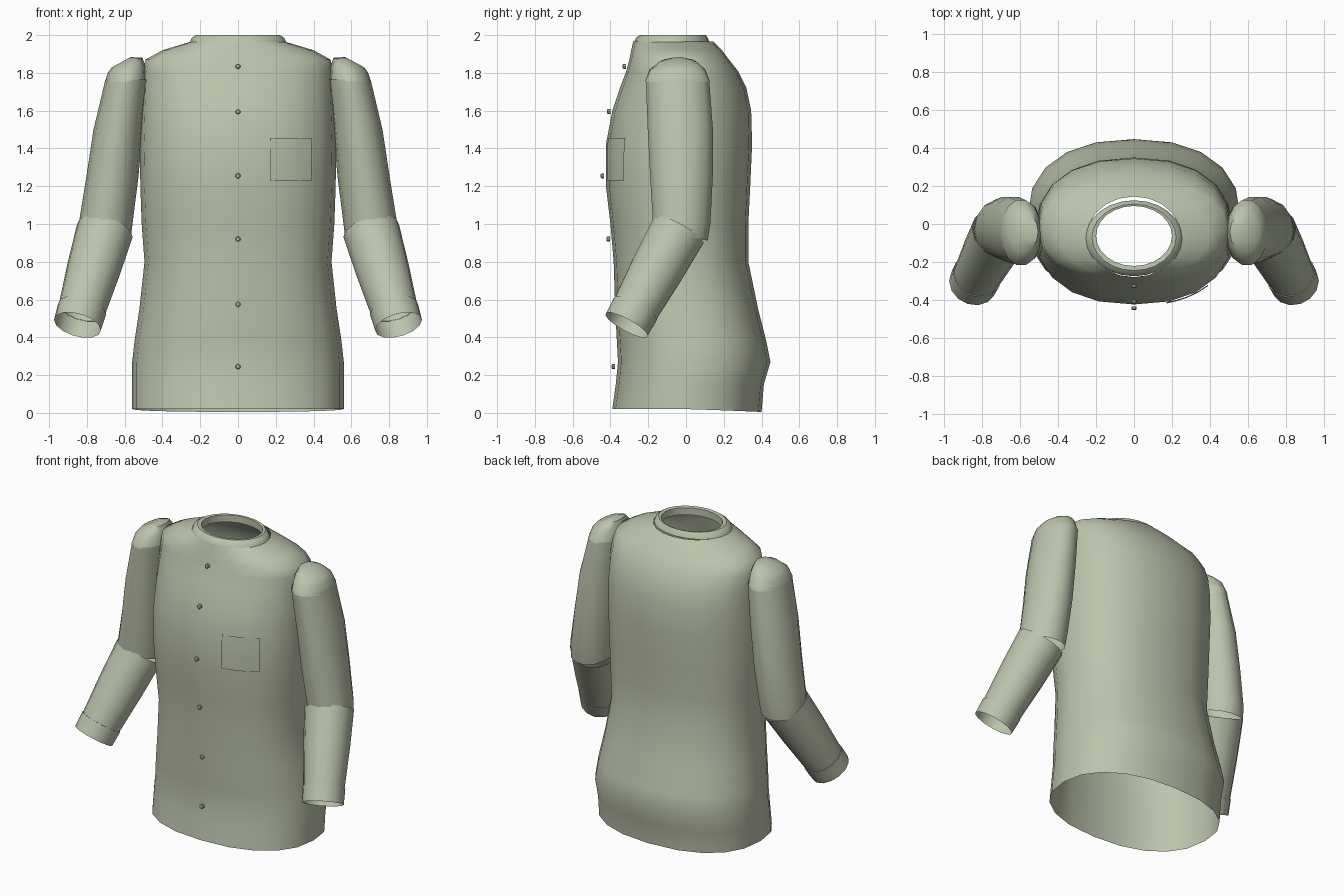
import bpy, bmesh, math
from mathutils import Vector

if "Cube" in bpy.data.objects:
    bpy.data.objects.remove(bpy.data.objects["Cube"])

fabric = bpy.data.materials.new("sage fabric")
fabric.diffuse_color = (0.50, 0.55, 0.41, 1)
fabric.use_nodes = True
fabric.node_tree.nodes["Principled BSDF"].inputs["Base Color"].default_value = fabric.diffuse_color


def make(name, verts, faces, angle=35):
    me = bpy.data.meshes.new(name)
    me.from_pydata([tuple(v) for v in verts], [], faces)
    bm = bmesh.new()
    bm.from_mesh(me)
    bmesh.ops.recalc_face_normals(bm, faces=bm.faces)
    bm.to_mesh(me)
    bm.free()
    me.materials.append(fabric)
    ob = bpy.data.objects.new(name, me)
    bpy.context.collection.objects.link(ob)
    bpy.ops.object.select_all(action='DESELECT')
    ob.select_set(True)
    bpy.context.view_layer.objects.active = ob
    bpy.ops.object.shade_smooth_by_angle(angle=math.radians(angle))
    return ob


def loft(name, rings, cap=False, angle=35):
    n = len(rings[0])
    verts = [v for r in rings for v in r]
    faces = [(i * n + j, i * n + (j + 1) % n, (i + 1) * n + (j + 1) % n, (i + 1) * n + j)
             for i in range(len(rings) - 1) for j in range(n)]
    if cap:
        faces.append(tuple(range((len(rings) - 1) * n, len(rings) * n)))
    return make(name, verts, faces, angle)


def ring(c, u, v, n):
    c, u, v = Vector(c), Vector(u), Vector(v)
    return [c + u * math.cos(2 * math.pi * k / n) + v * math.sin(2 * math.pi * k / n) for k in range(n)]


# Torso: height, half width, front y, back y
TORSO = [(.02, .56, -.39, .40), (.15, .56, -.372, .412), (.27, .56, -.36, .447), (.38, .548, -.366, .425),
         (.55, .522, -.375, .382), (.80, .495, -.383, .33), (1.0, .51, -.40, .33), (1.2, .517, -.424, .34),
         (1.42, .52, -.424, .35), (1.6, .515, -.39, .345), (1.72, .51, -.35, .32), (1.81, .505, -.316, .275),
         (1.87, .49, -.30, .228), (1.92, .40, -.29, .19), (1.965, .25, -.28, .145)]
POW = 2.3


def torso_ring(z, w, yf, yb, n=20):
    cy = (yf + yb) / 2
    e = 2 / (2.0 if z > 1.9 else POW)
    pts = []
    for k in range(n):
        a = 2 * math.pi * k / n
        c, s = math.cos(a), math.sin(a)
        y = cy + (yb - yf) / 2 * math.copysign(abs(s) ** e, s)
        drop = .015 * max(s, 0) if z < .1 else 0
        pts.append((w * math.copysign(abs(c) ** e, c), y, z - drop))
    return pts


loft("torso", [torso_ring(*t) for t in TORSO], angle=60)


def front_y(x, z):
    for a, b in zip(TORSO, TORSO[1:]):
        if a[0] <= z <= b[0]:
            t = (z - a[0]) / (b[0] - a[0])
            w, f, k = [a[i] + t * (b[i] - a[i]) for i in (1, 2, 3)]
            return (f + k) / 2 - (k - f) / 2 * (1 - abs(x / w) ** POW) ** (1 / POW)


# Collar band: centre y, x radius, y radius, height
COLLAR = [(-.075, .255, .20, 1.962), (-.075, .245, .19, 1.985), (-.07, .222, .175, 2.0),
          (-.063, .20, .158, 1.997), (-.063, .20, .158, 1.95)]
loft("collar", [ring((0, cy, z), (rx, 0, 0), (0, ry, 0), 24) for cy, rx, ry, z in COLLAR])

# Chest pocket: thin curved panel just off the front
cols, rows = 5, 4
pv = []
for j in range(rows):
    for i in range(cols):
        x, z = .17 + .22 * i / (cols - 1), 1.23 + .225 * j / (rows - 1)
        pv.append((x, front_y(x, z) - .008, z))
make("chest_pocket", pv, [(j * cols + i, j * cols + i + 1, (j + 1) * cols + i + 1, (j + 1) * cols + i)
                          for j in range(rows - 1) for i in range(cols - 1)])

# Button row
for z, y in [(1.835, -.33), (1.595, -.412), (1.255, -.446), (.92, -.415), (.575, -.38), (.245, -.388)]:
    rs = [ring((0, y + d, z), (r, 0, 0), (0, 0, r), 10) for d, r in ((.012, .014), (-.002, .014), (-.006, .009))]
    loft("button", rs, cap=True)

# Sleeves, mirrored left and right
N = 14
elbow, cuff_end = Vector((.705, -.04, .965)), Vector((.85, -.315, .465))
axis = (cuff_end - elbow).normalized()
side = (Vector((1, 0, 0)) - axis * axis.x).normalized()
up = axis.cross(side)


def arm_ring(d, r):
    return ring(elbow + axis * d, side * r, up * r, N)


L = (cuff_end - elbow).length
PARTS = {
    # Shoulder cap leaning outward
    "shoulder_cap": ([ring((.595, -.045, 1.755), (.11, 0, -.005), (0, .176, 0), N),
                      ring((.59, -.045, 1.815), (.10, 0, -.015), (0, .15, 0), N),
                      ring((.59, -.042, 1.85), (.085, 0, -.03), (0, .105, 0), N),
                      ring((.617, -.04, 1.857), (.05, 0, -.027), (0, .055, 0), N)], True),
    "upper_sleeve": ([ring((.59, -.045, 1.765), (.112, 0, 0), (0, .172, 0), N),
                      ring((.635, -.03, 1.5), (.13, 0, 0), (0, .177, 0), N),
                      ring((.665, -.024, 1.25), (.138, 0, 0), (0, .17, 0), N),
                      ring((.698, -.024, 1.02), (.142, 0, 0), (0, .157, -.02), N),
                      ring((.705, -.03, .95), (.14, 0, 0), (0, .148, -.04), N)], False),
    "forearm_sleeve": ([arm_ring(0, .152), arm_ring(L * .4, .143), arm_ring(L - .09, .126)], False),
    "cuff": ([arm_ring(L - .10, .124), arm_ring(L - .10, .131), arm_ring(L, .128)], False),
}
for label, s in (("left", 1), ("right", -1)):
    for part, (rings, cap) in PARTS.items():
        loft(label + "_" + part, [[(p[0] * s, p[1], p[2]) for p in r] for r in rings], cap, 40)
